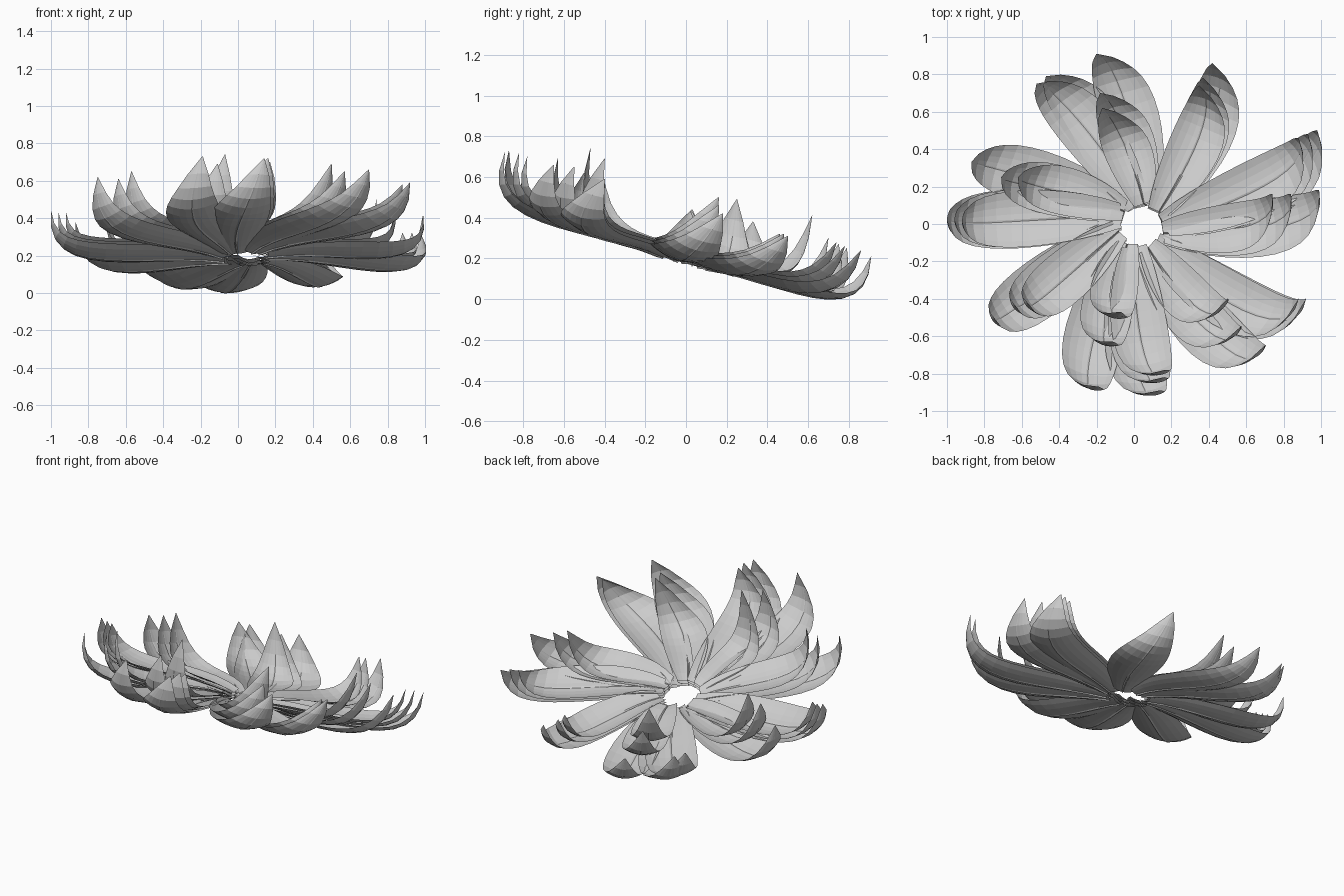
import bpy, bmesh, math
from mathutils import Vector, Matrix

cube = bpy.data.objects.get("Cube")
if cube:
    bpy.data.objects.remove(cube)

# Single petal colour
grey = bpy.data.materials.new("petal_grey")
grey.use_nodes = True
colour = (0.6, 0.6, 0.6, 1)
grey.diffuse_color = colour
grey.node_tree.nodes["Principled BSDF"].inputs["Base Color"].default_value = colour

# Flower plane: tipped so the front rim is high and the back rim low
TILT = Matrix.Translation((0.04, -0.02, 0.18)) @ Matrix.Rotation(math.radians(-15.5), 4, "X")
COLUMNS = (-1, -0.75, -0.5, -0.25, -0.06, 0, 0.06, 0.25, 0.5, 0.75, 1)
ROWS = 13

# For each direction: sideways sweep, then petal tips from outer to inner
GROUPS = {
    "left": (1, [(0.99, 0.18, 0.42), (0.84, 0.16, 0.46), (0.74, 0.16, 0.5)]),
    "left_back": (1, [(0.98, 0.5, 0.31), (0.93, 0.48, 0.32), (0.88, 0.46, 0.32)]),
    "back_left": (1, [(0.42, 0.86, 0.24), (0.37, 0.78, 0.26), (0.35, 0.74, 0.28)]),
    "back": (1, [(-0.2, 0.91, 0.21), (-0.18, 0.7, 0.3), (-0.17, 0.62, 0.41)]),
    "back_right": (1, [(-0.47, 0.79, 0.25), (-0.52, 0.75, 0.27)]),
    "right_back": (0.8, [(-0.87, 0.33, 0.38), (-0.71, 0.25, 0.45), (-0.62, 0.25, 0.49)]),
    "right": (0.4, [(-1, 0.03, 0.44), (-0.96, 0.03, 0.43), (-0.92, 0.02, 0.43)]),
    "right_front": (0.3, [(-0.75, -0.5, 0.62), (-0.64, -0.43, 0.61), (-0.57, -0.42, 0.65)]),
    "front_right": (1, [(-0.19, -0.87, 0.73), (-0.11, -0.63, 0.69), (-0.07, -0.47, 0.74)]),
    "front": (1, [(0.14, -0.89, 0.72), (0.16, -0.82, 0.72), (0.17, -0.78, 0.7)]),
    "front_left": (1.2, [(0.7, -0.65, 0.66), (0.57, -0.55, 0.65), (0.5, -0.4, 0.69)]),
    "left_front": (1.4, [(0.92, -0.4, 0.59), (0.88, -0.4, 0.58)]),
}


def bezier(points, t):
    a, b, c, d = points
    s = 1 - t
    return a * s**3 + 3 * b * s * s * t + 3 * c * s * t * t + d * t**3


def petal(name, tip, layer, sweep):
    """Cupped, swept sheet with a creased midrib and an upturned tip."""
    local = TILT.inverted() @ Vector(tip)
    out = Vector((local.x, local.y, 0)).normalized()
    side = Vector((-out.y, out.x, 0))
    up = Vector((0, 0, 1))
    start, lift = 0.11, 0.018 * layer
    reach = local.xy.length - start
    bow = -sweep * (0.04 + 0.1 * reach)
    # Path points: distance outward, height, sideways shift
    path = [Vector(p) for p in ((start, lift, -0.055),
                                (start + 0.45 * reach, 0.05 + lift, bow),
                                (start + 1.05 * reach, lift - 0.12, bow),
                                (start + reach, local.z, 0))]
    half = 0.085 + 0.085 * reach
    bm = bmesh.new()
    grid = []
    for i in range(ROWS):
        t = i / (ROWS - 1)
        p = bezier(path, t)
        d = bezier(path, t + 0.01) - bezier(path, t - 0.01)
        inward = (up * d.x - out * d.y).normalized()
        w = half * max(math.sin(math.pi * (0.1 + 0.9 * t)), 0.002) ** 0.7
        row = []
        for u in COLUMNS:
            cup = 0.28 * w * u * u - (0.008 * (1 - t) if u == 0 else 0)
            row.append(bm.verts.new(out * p.x + up * p.y + side * (p.z + w * u) + inward * cup))
        grid.append(row)
    for low, high in zip(grid, grid[1:]):
        for j in range(len(COLUMNS) - 1):
            bm.faces.new((low[j + 1], low[j], high[j], high[j + 1]))
    bmesh.ops.recalc_face_normals(bm, faces=bm.faces)
    bm.transform(TILT)
    mesh = bpy.data.meshes.new(name)
    bm.to_mesh(mesh)
    bm.free()
    mesh.materials.append(grey)
    bpy.context.collection.objects.link(bpy.data.objects.new(name, mesh))


for direction, (sweep, tips) in GROUPS.items():
    for layer, tip in enumerate(tips):
        petal(f"petal_{direction}_{layer + 1}", tip, layer, sweep)
